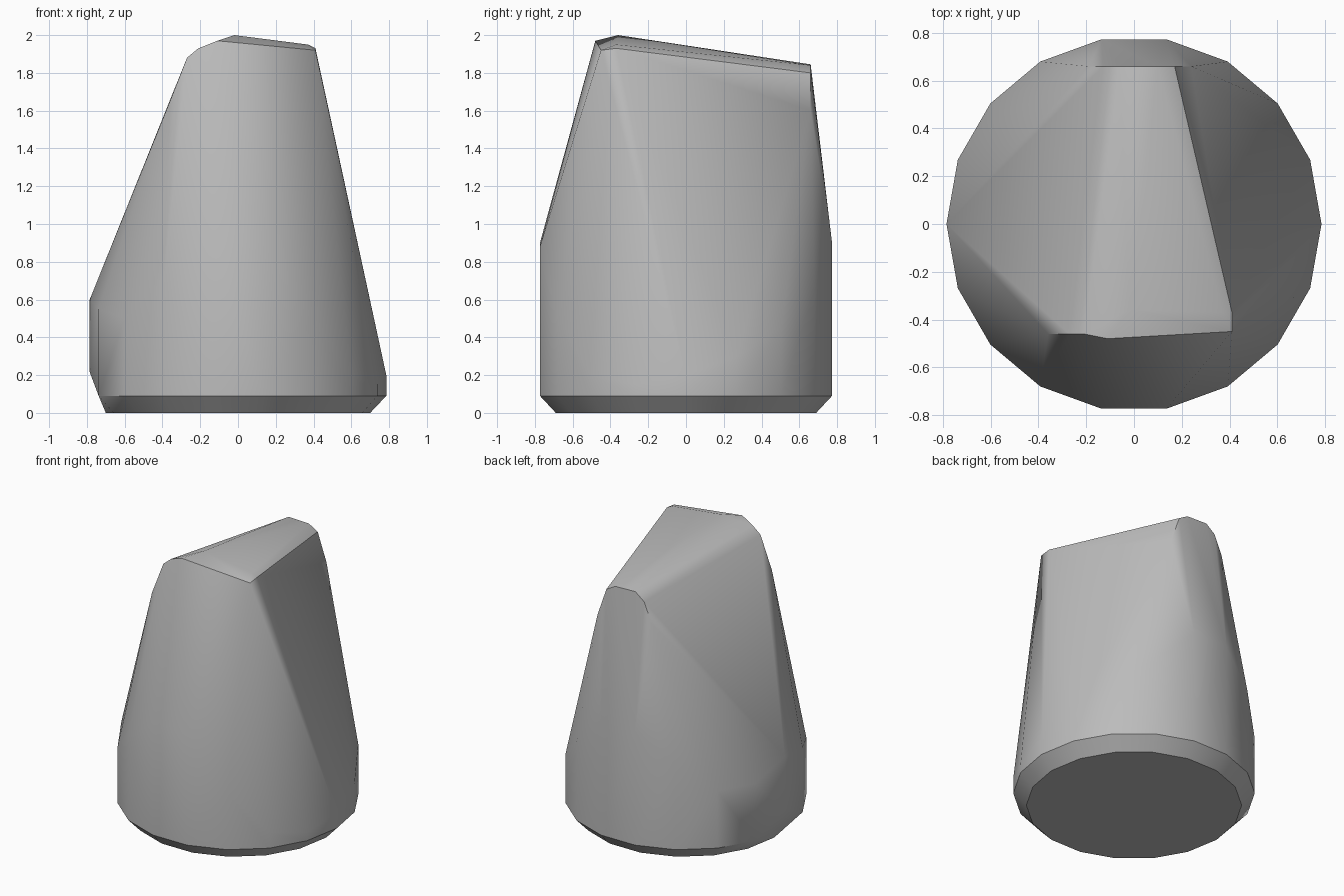
import bpy, bmesh, math

if "Cube" in bpy.data.objects:
    bpy.data.objects.remove(bpy.data.objects["Cube"], do_unlink=True)

FOOT_RADIUS = 0.70
WALL_RADIUS = 0.785
CHAMFER = 0.09

# Height where the upright wall ends, counter-clockwise from +x
WALL_HEIGHTS = [0.2, 0.3, 0.45, 0.65, 0.9, 0.9, 0.7, 0.5, 0.5,
                0.6, 0.55, 0.5, 0.7, 0.9, 0.88, 0.5, 0.2, 0.15]
SEGMENTS = len(WALL_HEIGHTS)

# Front rim of the crown, from the left corner around to the right
FRONT_RIM = [(0.41, -0.37, 1.93), (0.41, -0.45, 1.92), (0.37, -0.37, 1.95),
             (-0.02, -0.36, 2.0), (-0.11, -0.48, 1.97), (-0.21, -0.46, 1.93),
             (-0.27, -0.46, 1.88), (-0.36, -0.46, 1.65)]

# Back rim of the crown, as an arch in a nearly upright plane
BACK_Y = 0.66
BACK_ARCH = [(0.24, 1.6), (0.17, 1.8), (0.10, 1.84),
             (-0.06, 1.845), (-0.13, 1.79), (-0.19, 1.65)]

bm = bmesh.new()


def add_round_point(index, radius, z):
    angle = 2 * math.pi * index / SEGMENTS
    bm.verts.new((radius * math.cos(angle), radius * math.sin(angle), z))


# Chamfered foot and upright wall, with a chip on the right side
chip = SEGMENTS // 2
for i, height in enumerate(WALL_HEIGHTS):
    add_round_point(i, FOOT_RADIUS, 0)
    add_round_point(i, WALL_RADIUS, CHAMFER * 2.4 if i == chip else CHAMFER)
    add_round_point(i, WALL_RADIUS, height)

# Crown
for point in FRONT_RIM:
    bm.verts.new(point)
for x, z in BACK_ARCH:
    bm.verts.new((x, BACK_Y, z))

# Wrap everything in one tight skin
hull = bmesh.ops.convex_hull(bm, input=bm.verts[:])
loose = [v for v in bm.verts if not v.link_faces]
bmesh.ops.delete(bm, geom=loose, context='VERTS')
bmesh.ops.dissolve_limit(bm, angle_limit=math.radians(0.5),
                         verts=bm.verts[:], edges=bm.edges[:])
bmesh.ops.recalc_face_normals(bm, faces=bm.faces[:])

mesh = bpy.data.meshes.new("worn_stone")
bm.to_mesh(mesh)
bm.free()
stone = bpy.data.objects.new("worn_stone", mesh)
bpy.context.collection.objects.link(stone)

# Plain grey stone
grey = bpy.data.materials.new("stone_grey")
grey.use_nodes = True
colour = (0.50, 0.50, 0.50, 1)
grey.diffuse_color = colour
grey.node_tree.nodes["Principled BSDF"].inputs["Base Color"].default_value = colour
mesh.materials.append(grey)

bpy.context.view_layer.objects.active = stone
stone.select_set(True)
bpy.ops.object.shade_smooth_by_angle(angle=math.radians(35))
